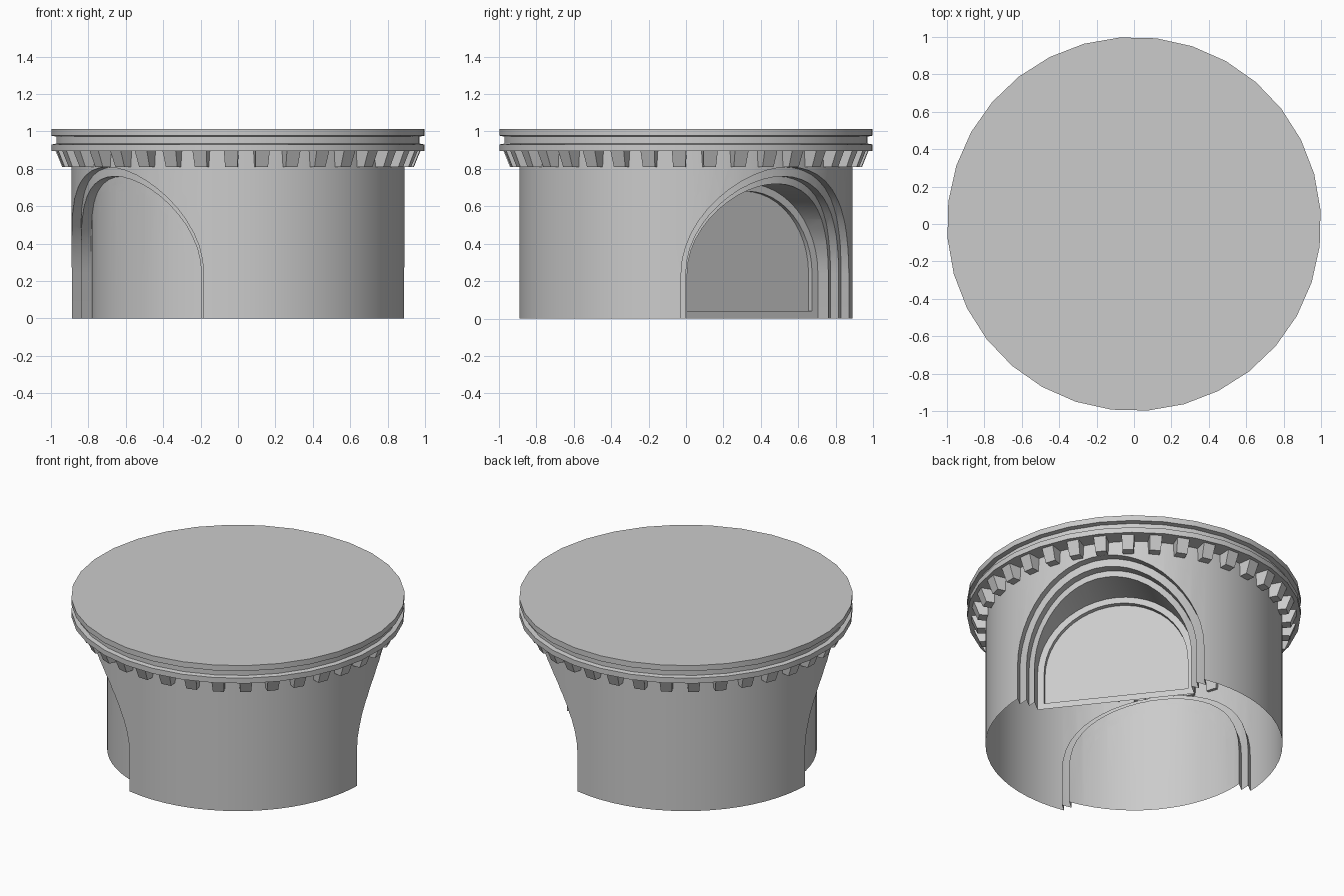
import bpy, bmesh
from math import pi, sin, cos, radians
from mathutils import Matrix

cube = bpy.data.objects.get("Cube")
if cube:
    bpy.data.objects.remove(cube, do_unlink=True)

stone = bpy.data.materials.new("grey_stone")
stone.use_nodes = True
grey = (0.6, 0.6, 0.6, 1)
stone.diffuse_color = grey
stone.node_tree.nodes["Principled BSDF"].inputs["Base Color"].default_value = grey

NICHE_ANGLE = radians(38.2)
SPRING = 0.24          # height where the arches start to curve


def make_object(name, bm):
    bmesh.ops.recalc_face_normals(bm, faces=bm.faces)
    mesh = bpy.data.meshes.new(name)
    bm.to_mesh(mesh)
    bm.free()
    mesh.materials.append(stone)
    obj = bpy.data.objects.new(name, mesh)
    bpy.context.collection.objects.link(obj)
    return obj


def lathe(name, profile, sides, turn=0.0):
    """Closed stack of rings, capped at both ends."""
    bm = bmesh.new()
    rings = [[bm.verts.new((r * cos(turn + 2 * pi * i / sides),
                            r * sin(turn + 2 * pi * i / sides), z))
              for i in range(sides)] for r, z in profile]
    for low, high in zip(rings, rings[1:]):
        for i in range(sides):
            j = (i + 1) % sides
            bm.faces.new((low[i], low[j], high[j], high[i]))
    bm.faces.new(rings[0])
    bm.faces.new(rings[-1])
    return make_object(name, bm)


def arch_prism(name, half_width, depth, bottom, angle):
    """Round-headed block reaching outward from a plane at the given depth."""
    outline = [(half_width, bottom)]
    outline += [(half_width * cos(pi * i / 24), SPRING + half_width * sin(pi * i / 24))
                for i in range(25)]
    outline.append((-half_width, bottom))
    bm = bmesh.new()
    face = bm.faces.new([bm.verts.new((depth, y, z)) for y, z in outline])
    out = bmesh.ops.extrude_face_region(bm, geom=[face])["geom"]
    moved = [v for v in out if isinstance(v, bmesh.types.BMVert)]
    bmesh.ops.translate(bm, verts=moved, vec=(1.2 - depth, 0, 0))
    bm.transform(Matrix.Rotation(angle, 4, 'Z'))
    return make_object(name, bm)


def subtract(target, cutter):
    mod = target.modifiers.new("cut", 'BOOLEAN')
    mod.operation = 'DIFFERENCE'
    mod.solver = 'EXACT'
    mod.object = cutter
    bpy.context.view_layer.update()
    graph = bpy.context.evaluated_depsgraph_get()
    mesh = bpy.data.meshes.new_from_object(target.evaluated_get(graph))
    target.modifiers.clear()
    target.data = mesh
    bpy.data.objects.remove(cutter, do_unlink=True)


def smooth(obj):
    bpy.ops.object.select_all(action='DESELECT')
    obj.select_set(True)
    bpy.context.view_layer.objects.active = obj
    bpy.ops.object.shade_smooth_by_angle(angle=radians(25))


# Drum wall with two opposite stepped niches
drum = lathe("drum", [(0.89, 0), (0.89, 0.9)], 64)
for angle in (NICHE_ANGLE, NICHE_ANGLE + pi):
    # outer mouldings follow the curve of the drum
    for half_width, radius in ((0.57, 0.84), (0.52, 0.785)):
        cutter = arch_prism("cutter", half_width, 0.3, -0.1, angle)
        subtract(cutter, lathe("core", [(radius, -0.3), (radius, 1.2)], 64))
        subtract(drum, cutter)
    # deep recess, then the flat panel above a low sill
    subtract(drum, arch_prism("cutter", 0.48, 0.53, -0.1, angle))
    subtract(drum, arch_prism("cutter", 0.44, 0.50, 0.04, angle))

# Open the underside of the drum
bm = bmesh.new()
bm.from_mesh(drum.data)
under = [f for f in bm.faces if f.normal.z < -0.9 and f.calc_center_median().z < 0.01]
bmesh.ops.delete(bm, geom=under, context='FACES')
bm.to_mesh(drum.data)
bm.free()
smooth(drum)

# Grooved top slab
slab = lathe("top_slab", [(0.8, 0.895), (1, 0.895), (1, 0.93), (0.972, 0.935),
                          (0.972, 0.972), (1, 0.977), (1, 1.013)], 32, radians(4.3))
smooth(slab)

# Ring of tapered brackets beneath the slab
bm = bmesh.new()
for i in range(36):
    block = bmesh.ops.create_cube(bm, size=1)["verts"]
    turn = Matrix.Rotation(radians(-92.2 + 10 * i), 4, 'Z')
    for v in block:
        top = v.co.z > 0
        outer = (0.975 if top else 0.94) if v.co.x > 0 else 0.87
        v.co = (outer, v.co.y * (0.076 if top else 0.066), 0.897 if top else 0.81)
    bmesh.ops.transform(bm, matrix=turn, verts=block)
make_object("brackets", bm)
